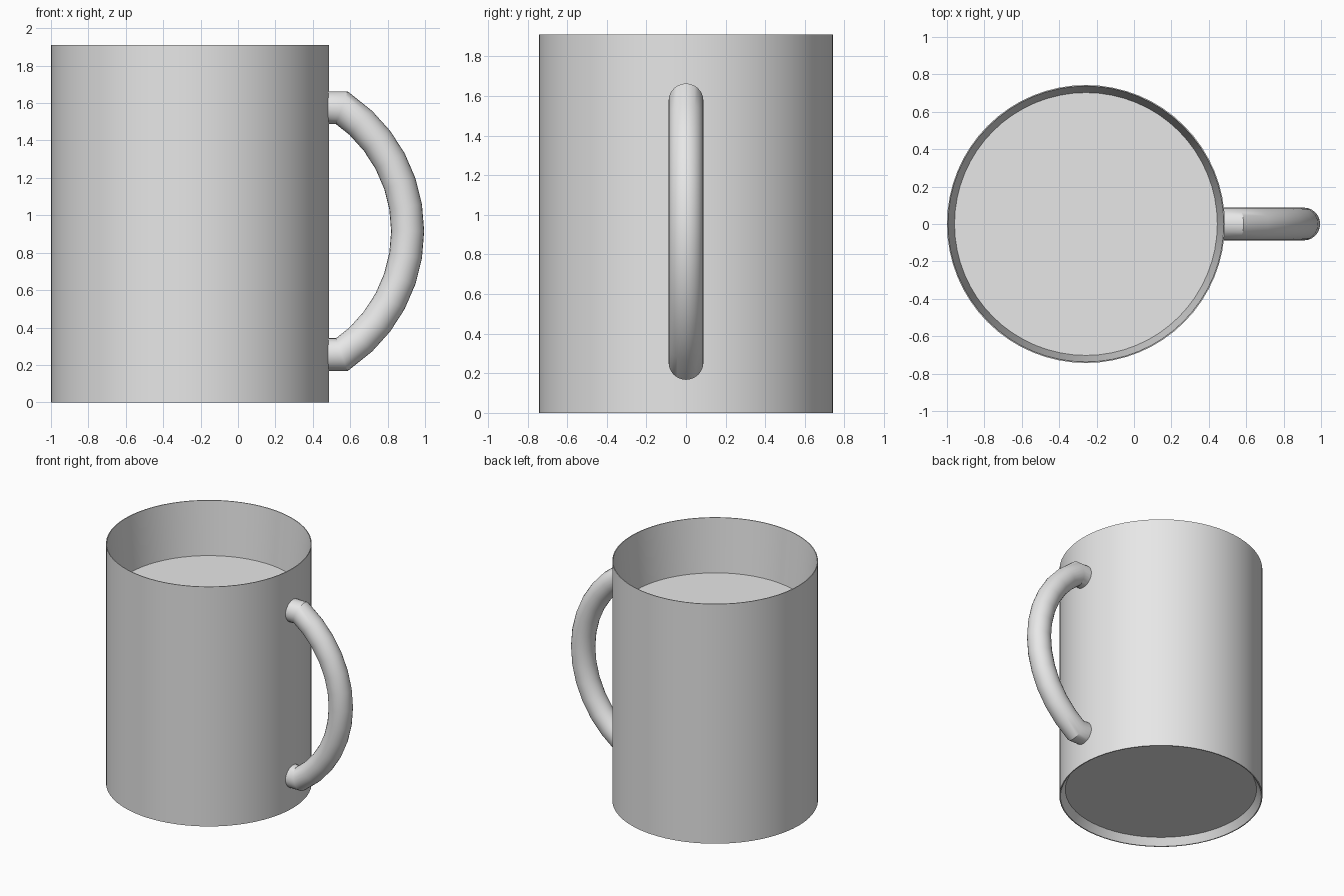
import bpy, bmesh
from math import sin, cos, tau, asin
from mathutils import Vector

cube = bpy.data.objects.get("Cube")
if cube:
    bpy.data.objects.remove(cube, do_unlink=True)

GREY = (0.8, 0.8, 0.8, 1.0)
mat = bpy.data.materials.new("plain grey")
mat.use_nodes = True
mat.diffuse_color = GREY
mat.node_tree.nodes["Principled BSDF"].inputs["Base Color"].default_value = GREY


def loft(name, rings):
    """Skin a list of closed rings and cap both ends."""
    bm = bmesh.new()
    loops = [[bm.verts.new(p) for p in ring] for ring in rings]
    for a, b in zip(loops, loops[1:]):
        for i in range(len(a)):
            j = (i + 1) % len(a)
            bm.faces.new((a[i], a[j], b[j], b[i]))
    bm.faces.new(loops[0])
    bm.faces.new(loops[-1])
    bmesh.ops.recalc_face_normals(bm, faces=bm.faces[:])
    mesh = bpy.data.meshes.new(name)
    bm.to_mesh(mesh)
    bm.free()
    mesh.materials.append(mat)
    obj = bpy.data.objects.new(name, mesh)
    bpy.context.collection.objects.link(obj)
    bpy.ops.object.select_all(action='DESELECT')
    obj.select_set(True)
    bpy.context.view_layer.objects.active = obj
    bpy.ops.object.shade_smooth_by_angle()
    return obj


# Mug body: recessed base, straight wall, thin rim, tapered inside down to the floor
CENTRE_X, SIDES = -0.257, 64
profile = [(0.70, 0.056), (0.735, 0), (0.743, 0), (0.743, 1.91),
           (0.737, 1.91), (0.7025, 1.485)]
loft("mug_body", [[(CENTRE_X + r * cos(tau * i / SIDES), r * sin(tau * i / SIDES), z)
                   for i in range(SIDES)] for r, z in profile])

# Handle path: short straight stubs joined by a circular arc
TUBE, MID_Z, HALF, SAG, START_X, STEPS = 0.088, 0.915, 0.66, 0.352, 0.555, 12
radius = (HALF ** 2 + SAG ** 2) / (2 * SAG)
arc_x = START_X + SAG - radius
sweep = asin(HALF / radius)
path = [Vector((arc_x + radius * cos(a), 0, MID_Z + radius * sin(a)))
        for a in (sweep * (1 - 2 * k / STEPS) for k in range(STEPS + 1))]
path = [Vector((0.465, 0, MID_Z + HALF))] + path + [Vector((0.465, 0, MID_Z - HALF))]

# Handle tube: round cross-sections, mitred at each bend
rings = []
for k, p in enumerate(path):
    before = (p - path[k - 1]).normalized() if k else None
    after = (path[k + 1] - p).normalized() if k + 1 < len(path) else None
    before, after = before or after, after or before
    tangent = (before + after).normalized()
    across = Vector((0, 1, 0)).cross(tangent) / tangent.dot(after)
    rings.append([p + TUBE * (cos(tau * i / 24) * across + sin(tau * i / 24) * Vector((0, 1, 0)))
                  for i in range(24)])
loft("handle", rings)
